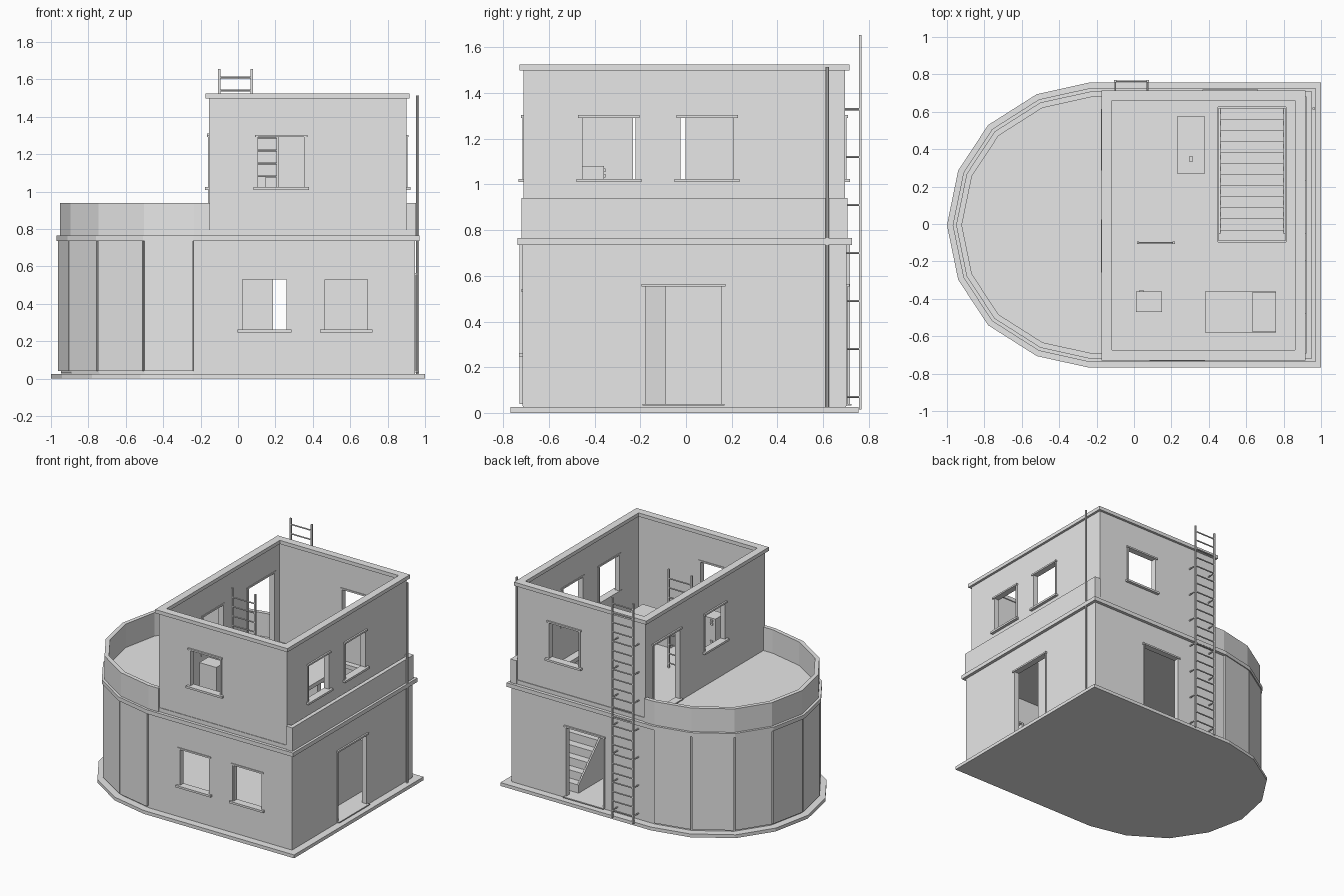
import bpy, bmesh, math
from mathutils import Vector

if "Cube" in bpy.data.objects:
    bpy.data.objects.remove(bpy.data.objects["Cube"])

grey = bpy.data.materials.new("plain grey")
grey.use_nodes = True
grey.diffuse_color = (0.8, 0.8, 0.8, 1)
grey.node_tree.nodes["Principled BSDF"].inputs["Base Color"].default_value = (0.8, 0.8, 0.8, 1)

MID = -0.006                      # centre line of the building in y
LEDGE, FLOOR, ROOF = 0.735, 0.765, 1.525


def finish(name, bm):
    bmesh.ops.recalc_face_normals(bm, faces=bm.faces)
    mesh = bpy.data.meshes.new(name)
    bm.to_mesh(mesh)
    bm.free()
    mesh.materials.append(grey)
    ob = bpy.data.objects.new(name, mesh)
    bpy.context.collection.objects.link(ob)
    return ob


def add_box(bm, x, y, z):
    verts = bmesh.ops.create_cube(bm, size=1)["verts"]
    for v in verts:
        v.co = [r[0] if c < 0 else r[1] for c, r in zip(v.co, (x, y, z))]


def boxes(name, *ranges):
    bm = bmesh.new()
    for r in ranges:
        add_box(bm, *r)
    return finish(name, bm)


def add_prism(bm, pts, z0, z1):
    face = bm.faces.new([bm.verts.new((p[0], p[1], z0)) for p in pts])
    new = bmesh.ops.extrude_face_region(bm, geom=[face])["geom"]
    for v in new:
        if isinstance(v, bmesh.types.BMVert):
            v.co.z = z1


def prism(name, pts, z0, z1):
    bm = bmesh.new()
    add_prism(bm, pts, z0, z1)
    return finish(name, bm)


def ring(name, outer, inner, z0, z1):
    bm = bmesh.new()
    n = len(outer)
    loops = [[bm.verts.new((p[0], p[1], z)) for p in pts]
             for pts, z in ((outer, z0), (outer, z1), (inner, z1), (inner, z0))]
    for a, b in zip(loops, loops[1:] + loops[:1]):
        for i in range(n):
            j = (i + 1) % n
            bm.faces.new((a[i], a[j], b[j], b[i]))
    return finish(name, bm)


def cut(ob, cutter):
    mod = ob.modifiers.new("cut", "BOOLEAN")
    mod.operation, mod.solver, mod.object = "DIFFERENCE", "EXACT", cutter
    deps = bpy.context.evaluated_depsgraph_get()
    mesh = bpy.data.meshes.new_from_object(ob.evaluated_get(deps))
    ob.modifiers.clear()
    ob.data = mesh
    bpy.data.objects.remove(cutter)


def inset(pts, d):
    """Move every side of a counter-clockwise outline inward by d."""
    out = []
    for i, p in enumerate(pts):
        a = (p - pts[i - 1]).normalized()
        b = (pts[(i + 1) % len(pts)] - p).normalized()
        na, nb = Vector((-a.y, a.x)), Vector((-b.y, b.x))
        out.append(p + (na + nb) * d / (1 + na.dot(nb)))
    return out


def rect(x0, x1, y0, y1):
    return [Vector(p) for p in ((x0, y0), (x1, y0), (x1, y1), (x0, y1))]


def rod(bm, a, b, r):
    a, b = Vector(a), Vector(b)
    q = (b - a).to_track_quat("Z", "Y").to_matrix().to_4x4()
    q.translation = (a + b) / 2
    bmesh.ops.create_cone(bm, cap_ends=True, segments=8, radius1=r, radius2=r,
                          depth=(b - a).length, matrix=q)


# Outline with a faceted round end
half = [(1, 0.762), (-0.24, 0.762), (-0.52, 0.7), (-0.78, 0.535), (-0.94, 0.292), (-1, 0)]
outline = [Vector((x, y + MID)) for x, y in half]
outline += [Vector((x, MID - y)) for x, y in half[-2::-1]]

wall_line = inset(outline, 0.053)
prism("base_slab", outline, 0, 0.025)
prism("ground_floor", inset(outline, 0.055), 0.025, 0.04)
ground = ring("ground_walls", wall_line, inset(outline, 0.085), 0.03, LEDGE + 0.002)
deck = prism("upper_floor_deck", inset(outline, 0.03), LEDGE, FLOOR)
parapet = ring("parapet", inset(outline, 0.048), inset(outline, 0.078), FLOOR, 0.94)
upper_rect = rect(-0.155, 0.9, -0.711, 0.697)
upper = ring("upper_walls", upper_rect, inset(upper_rect, 0.03), FLOOR - 0.002, ROOF - 0.02)
cap_rect = inset(upper_rect, -0.018)
ring("roof_cap", cap_rect, inset(cap_rect, 0.056), ROOF - 0.027, ROOF)
boxes("upper_skirting", ((-0.16, 0.905), (-0.715, -0.705), (FLOOR, 0.795)),
      ((-0.16, 0.905), (0.69, 0.702), (FLOOR, 0.795)))

# Cladding panels around the round end
bm = bmesh.new()
clad = inset(outline, 0.037)
for i in range(1, 9):
    a, b, c, d = clad[i], clad[i + 1], wall_line[i + 1], wall_line[i]
    k = (b - a).normalized() * 0.005
    add_prism(bm, (a + k, b - k, c - k, d + k), 0.04, LEDGE)
finish("cladding_panels", bm)

# Windows and doors: (wall, side, face position, from, to, bottom, top)
openings = [
    ("ground", "front", -0.709, 0.015, 0.267, 0.262, 0.53),
    ("ground", "front", -0.709, 0.457, 0.7, 0.262, 0.53),
    ("ground", "right", 0.947, -0.185, 0.163, 0.04, 0.553),
    ("ground", "back", 0.703, 0.18, 0.5, 0.04, 0.553),
    ("upper", "front", -0.711, 0.1, 0.362, 1.025, 1.292),
    ("upper", "back", 0.697, 0.385, 0.645, 1.025, 1.292),
    ("upper", "right", 0.9, -0.462, -0.213, 1.025, 1.292),
    ("upper", "right", 0.9, -0.032, 0.217, 1.025, 1.292),
    ("upper", "left", -0.155, -0.24, 0.006, 1.025, 1.292),
    ("upper", "left", -0.155, 0.29, 0.61, 0.785, 1.3),
]
cutters = {"ground": [], "upper": []}
for n, (wall, side, face, a, b, z0, z1) in enumerate(openings):
    out = 1 if side in ("right", "back") else -1
    door = z1 - z0 > 0.4

    def part(span, depth, z):
        across = tuple(sorted((face - out * 0.035, face + out * depth)))
        return (across, span, z) if side in ("left", "right") else (span, across, z)

    cutters[wall].append(part((a, b), 0.03, (z0, z1)))
    ext, low = (0.005, 0.008) if door else (0.018, 0.015)
    boxes(f"{wall}_{side}_{'door' if door else 'window'}_frame_{n}",
          part((a - ext, b + ext), 0.022, (z0 - low, z0)),
          part((a - 0.01, b + 0.01), 0.012, (z1, z1 + 0.012)),
          part((a - 0.004, a + 0.008), 0.005, (z0, z1)),
          part((b - 0.008, b + 0.004), 0.005, (z0, z1)))
cut(ground, boxes("ground_cutter", *cutters["ground"]))
cut(upper, boxes("upper_cutter", *cutters["upper"]))
cut(deck, boxes("stairwell_cutter", ((0.45, 0.812), (-0.095, 0.625), (0.7, 0.8))))
cut(parapet, boxes("parapet_cutter", ((-0.15, 0.902), (-1, 1), (0.7, 1))))

# Stairs climbing toward the front, with side stringers
STEPS = 12
run, rise = 0.71 / STEPS, (FLOOR - 0.04) / STEPS
boxes("stairs", *[((0.462, 0.8), (-0.09, 0.62 - i * run), (0.04 + i * rise, 0.04 + (i + 1) * rise))
                  for i in range(STEPS)])
bm = bmesh.new()
for x in (0.451, 0.8):
    corners = ((0.62, 0.04), (0.62, 0.1), (-0.05, FLOOR), (-0.09, FLOOR), (-0.09, 0.04))
    face = bm.faces.new([bm.verts.new((x, y, z)) for y, z in corners])
    new = bmesh.ops.extrude_face_region(bm, geom=[face])["geom"]
    bmesh.ops.translate(bm, vec=(0.011, 0, 0), verts=[v for v in new if isinstance(v, bmesh.types.BMVert)])
finish("stair_stringers", bm)


# Ladders
def ladder(name, x0, x1, y, z0, z1, first, pitch):
    bm = bmesh.new()
    for x in (x0, x1):
        add_box(bm, (x - 0.006, x + 0.006), (y - 0.006, y + 0.006), (z0, z1))
    z = first
    while z < z1 - 0.03:
        rod(bm, (x0, y, z), (x1, y, z), 0.005)
        z += pitch
    return bm


bm = ladder("outer", -0.1, 0.073, 0.763, 0.015, 1.655, 0.07, 0.07)
for i in range(7):
    for x in (-0.1, 0.073):
        z = 0.07 + i * 0.21
        rod(bm, (x, 0.69, z), (x, 0.763, z), 0.005)
finish("outer_ladder", bm)
finish("inner_ladder", ladder("inner", 0.022, 0.212, -0.1, FLOOR, 1.5, 0.8, 0.07))

# Drain pipe on the right wall
bm = bmesh.new()
rod(bm, (0.961, 0.618, 0.025), (0.961, 0.618, 1.515), 0.008)
finish("drain_pipe", bm)

# Upper room furniture
boxes("bed", ((0.38, 0.76), (-0.58, -0.36), (FLOOR, 0.88)),
      ((0.63, 0.76), (-0.575, -0.365), (0.88, 0.91)))
boxes("cabinet", ((0.01, 0.15), (-0.47, -0.36), (FLOOR, 1.08)),
      *[((0.03, 0.05), (-0.36, -0.352), (z, z + 0.015)) for z in (0.9, 1.03, 1.055)])
boxes("table", ((0.23, 0.38), (0.27, 0.575), (0.93, 0.95)),
      ((0.295, 0.315), (0.335, 0.36), (0.95, 0.98)),
      *[((x, x + 0.015), (y, y + 0.015), (FLOOR, 0.93)) for x in (0.235, 0.36) for y in (0.275, 0.555)])
